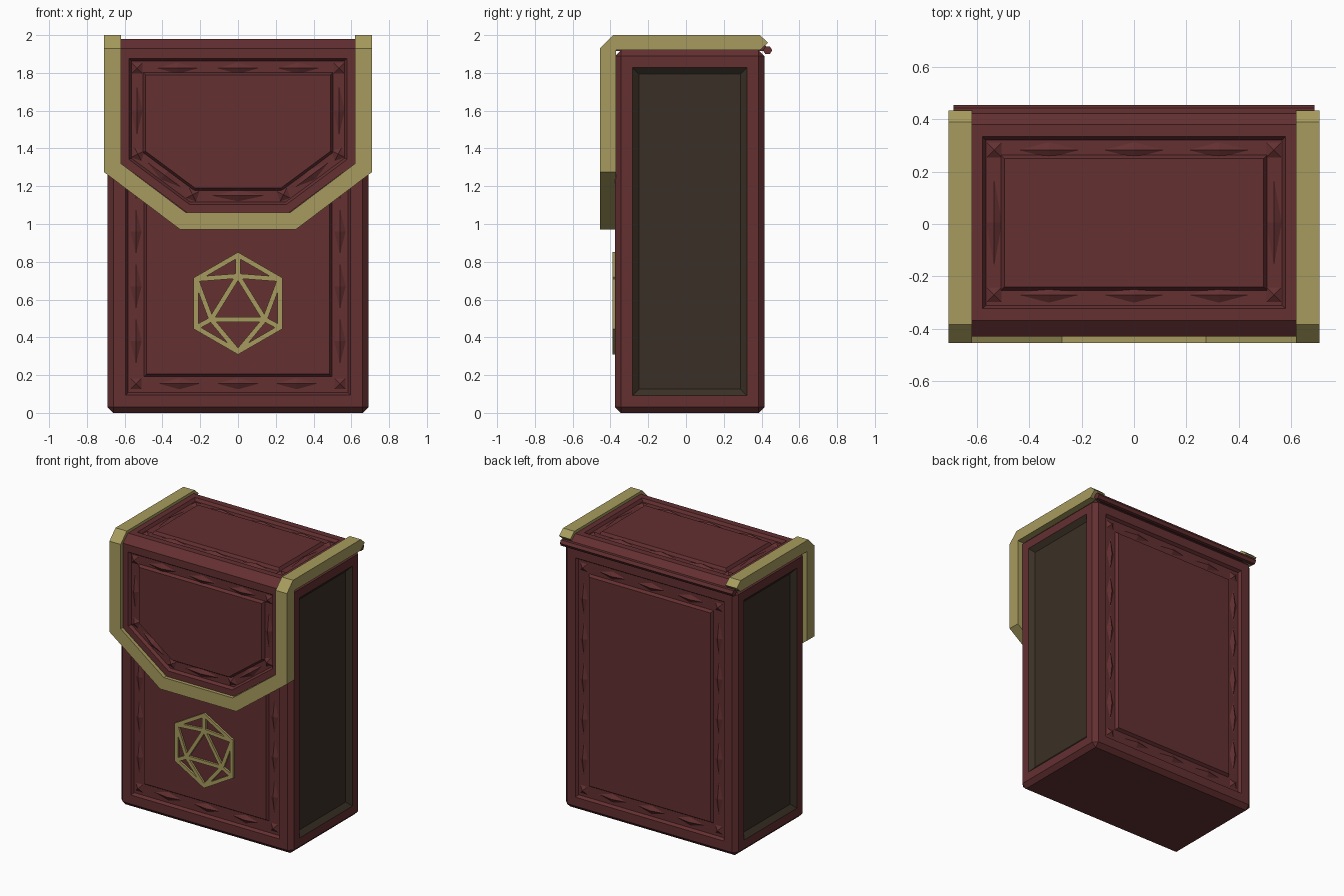
import bpy, bmesh, math
from mathutils import Matrix, Vector

cube = bpy.data.objects.get("Cube")
if cube:
    bpy.data.objects.remove(cube, do_unlink=True)


def material(name, rgb):
    m = bpy.data.materials.new(name)
    m.use_nodes = True
    m.diffuse_color = (*rgb, 1)
    m.node_tree.nodes["Principled BSDF"].inputs["Base Color"].default_value = (*rgb, 1)
    return m


LEATHER = material("red leather", (0.125, 0.029, 0.031))
GOLD = material("dull gold", (0.39, 0.33, 0.112))
DARK = material("dark brown", (0.042, 0.030, 0.019))


# Local frames: columns are the u, v and outward axes
def frame(u, v, n):
    return Matrix((u, v, n)).transposed()


FRONT = frame((1, 0, 0), (0, 0, 1), (0, -1, 0))
BACK = frame((-1, 0, 0), (0, 0, 1), (0, 1, 0))
TOP = frame((1, 0, 0), (0, 1, 0), (0, 0, 1))
SIDE = frame((0, 1, 0), (0, 0, 1), (1, 0, 0))


def finish(name, bm, *mats):
    bmesh.ops.recalc_face_normals(bm, faces=bm.faces)
    mesh = bpy.data.meshes.new(name)
    bm.to_mesh(mesh)
    bm.free()
    for m in mats:
        mesh.materials.append(m)
    ob = bpy.data.objects.new(name, mesh)
    bpy.context.collection.objects.link(ob)
    return ob


def add_prism(bm, pts, f, n0, n1):
    lo, hi = ([bm.verts.new(f @ Vector((u, v, n))) for u, v in pts] for n in (n0, n1))
    bm.faces.new(lo[::-1])
    bm.faces.new(hi)
    for i in range(len(pts)):
        j = (i + 1) % len(pts)
        bm.faces.new((lo[i], lo[j], hi[j], hi[i]))
    bmesh.ops.recalc_face_normals(bm, faces=bm.faces)


def facing(bm, direction):
    d = Vector(direction)
    return max((f for f in bm.faces if f.normal.dot(d) > 0.99), key=lambda f: f.calc_area())


def panel(bm, face, steps, mat=0):
    """Inset a face step by step, moving it along its normal each time."""
    n = face.normal.copy()
    for i, (thick, depth) in enumerate(steps):
        rim = bmesh.ops.inset_region(bm, faces=[face], thickness=thick, use_even_offset=True)
        for v in face.verts:
            v.co += n * depth
        if i:
            for r in rim["faces"]:
                r.material_index = mat
    face.material_index = mat


def add_gem(bm, f, u, v, n, length, width, angle=0.0, height=0.018):
    """Four-sided stud; equal length and width make a square one."""
    c, s = math.cos(angle), math.sin(angle)
    base = [bm.verts.new(f @ Vector((u + c * a - s * b, v + s * a + c * b, n)))
            for a, b in ((length, 0), (0, width), (-length, 0), (0, -width))]
    tip = bm.verts.new(f @ Vector((u, v, n + height)))
    for i in range(4):
        bm.faces.new((base[i], base[(i + 1) % 4], tip))
    bm.faces.new(base[::-1])


def square_stud(bm, f, u, v, n, angle=0.0):
    add_gem(bm, f, u, v, n, 0.04, 0.04, math.pi / 4 + angle)


def channel(first, width):
    wall, depth = 0.013, 0.02
    return [(first, 0), (wall, -depth), (width - 2 * wall, 0), (wall, depth)]


UP = math.pi / 2

# Chamfered box body with tooled front and back and dark side panels
bm = bmesh.new()
bmesh.ops.create_cube(bm, size=1)
for v in bm.verts:
    v.co = Vector((v.co.x * 1.38, v.co.y * 0.79 + 0.02, v.co.z * 1.92 + 0.96))
bmesh.ops.bevel(bm, geom=bm.edges[:], offset=0.03, segments=1, affect='EDGES')
bm.normal_update()
for y in (-1, 1):
    panel(bm, facing(bm, (0, y, 0)), channel(0.065, 0.11))
for x in (-1, 1):
    panel(bm, facing(bm, (x, 0, 0)), [(0.062, 0), (0.035, -0.03)], 1)
finish("body", bm, LEATHER, DARK)

# Studs on the body's front and back borders
for name, f, n in (("front_studs", FRONT, 0.355), ("back_studs", BACK, 0.395)):
    bm = bmesh.new()
    for s in (-1, 1):
        for k in range(-2, 3):
            add_gem(bm, f, s * 0.54, 0.96 + k * 0.29, n, 0.12, 0.03, UP)
        for k in (-1, 0, 1):
            add_gem(bm, f, k * 0.31, 0.96 + s * 0.805, n, 0.11, 0.03)
        for t in (-1, 1):
            square_stud(bm, f, s * 0.54, 0.96 + t * 0.805, n)
    finish(name, bm, LEATHER)

# Front flap
flap_half = [(0.62, 1.92), (0.62, 1.32), (0.27, 1.06)]
flap = flap_half + [(-u, v) for u, v in reversed(flap_half)]
bm = bmesh.new()
add_prism(bm, flap, FRONT, 0.37, 0.43)
panel(bm, facing(bm, (0, -1, 0)), channel(0.043, 0.087))
finish("front_flap", bm, LEATHER)

bm = bmesh.new()
n = 0.41
slope = math.atan2(0.26, 0.35)
for s in (-1, 1):
    add_gem(bm, FRONT, s * 0.535, 1.6, n, 0.13, 0.03, UP)
    add_gem(bm, FRONT, s * 0.39, 1.26, n, 0.11, 0.03, s * slope)
    square_stud(bm, FRONT, s * 0.535, 1.825, n)
    square_stud(bm, FRONT, s * 0.53, 1.37, n, s * slope / 2)
    square_stud(bm, FRONT, s * 0.24, 1.155, n, s * slope / 2)
for k in (-1, 0, 1):
    add_gem(bm, FRONT, k * 0.32, 1.825, n, 0.11, 0.03)
add_gem(bm, FRONT, 0, 1.15, n, 0.14, 0.03)
finish("flap_studs", bm, LEATHER)

# Lid top
bm = bmesh.new()
add_prism(bm, [(-0.43, 1.915), (0.435, 1.915), (0.435, 1.93), (0.38, 1.98),
               (-0.37, 1.98), (-0.43, 1.93)], SIDE, -0.625, 0.625)
panel(bm, facing(bm, (0, 0, 1)), channel(0.046, 0.083))
finish("lid_top", bm, LEATHER)

bm = bmesh.new()
for s in (-1, 1):
    add_gem(bm, TOP, s * 0.535, 0.005, 1.96, 0.165, 0.03, UP)
    for k in (-1, 0, 1):
        add_gem(bm, TOP, k * 0.325, 0.006 + s * 0.277, 1.96, 0.115, 0.03)
    for t in (-1, 1):
        square_stud(bm, TOP, s * 0.535, 0.006 + t * 0.277, 1.96)
finish("lid_studs", bm, LEATHER)

# Hinge rod along the back edge
bm = bmesh.new()
hexagon = [(0.432 + 0.024 * math.cos(i * math.pi / 3), 1.92 + 0.024 * math.sin(i * math.pi / 3))
           for i in range(6)]
add_prism(bm, hexagon, SIDE, -0.69, 0.69)
finish("hinge_rod", bm, LEATHER)

# Gold trim round the flap
outer = [(0.71, 1.93), (0.71, 1.275), (0.305, 0.97)]
inner = [(0.62, 1.93), (0.62, 1.32), (0.275, 1.06)]
bm = bmesh.new()
add_prism(bm, outer + [(-u, v) for u, v in reversed(outer)]
          + [(-u, v) for u, v in inner] + inner[::-1], FRONT, 0.37, 0.455)
finish("flap_trim", bm, GOLD)

# Gold straps over the lid's left and right edges
strap = [(-0.455, 1.93), (-0.375, 1.92), (0.39, 1.92), (0.435, 1.96), (0.39, 2.0), (-0.385, 2.0)]
for name, s in (("left_strap", 1), ("right_strap", -1)):
    bm = bmesh.new()
    add_prism(bm, strap, SIDE, s * 0.665 - 0.045, s * 0.665 + 0.045)
    finish(name, bm, GOLD)

# Gold many-sided die outline on the front
centre = Vector((0, 0.58))
hexa = [centre + 0.256 * Vector((math.sin(i * math.pi / 3), math.cos(i * math.pi / 3)))
        for i in range(6)]
tri = [Vector((0, 0.725)), Vector((0.142, 0.495)), Vector((-0.142, 0.495))]
bars = [(hexa[i], hexa[i - 1]) for i in range(6)] + [(tri[i], tri[i - 1]) for i in range(3)]
for i in range(3):
    bars += [(tri[i], hexa[(2 * i + k) % 6]) for k in (-1, 0, 1)]
bm = bmesh.new()
for a, b in bars:
    d = (b - a).normalized()
    side = Vector((-d.y, d.x)) * 0.013
    a, b = a - d * 0.007, b + d * 0.007
    add_prism(bm, [a - side, b - side, b + side, a + side], FRONT, 0.37, 0.39)
finish("front_emblem", bm, GOLD)
